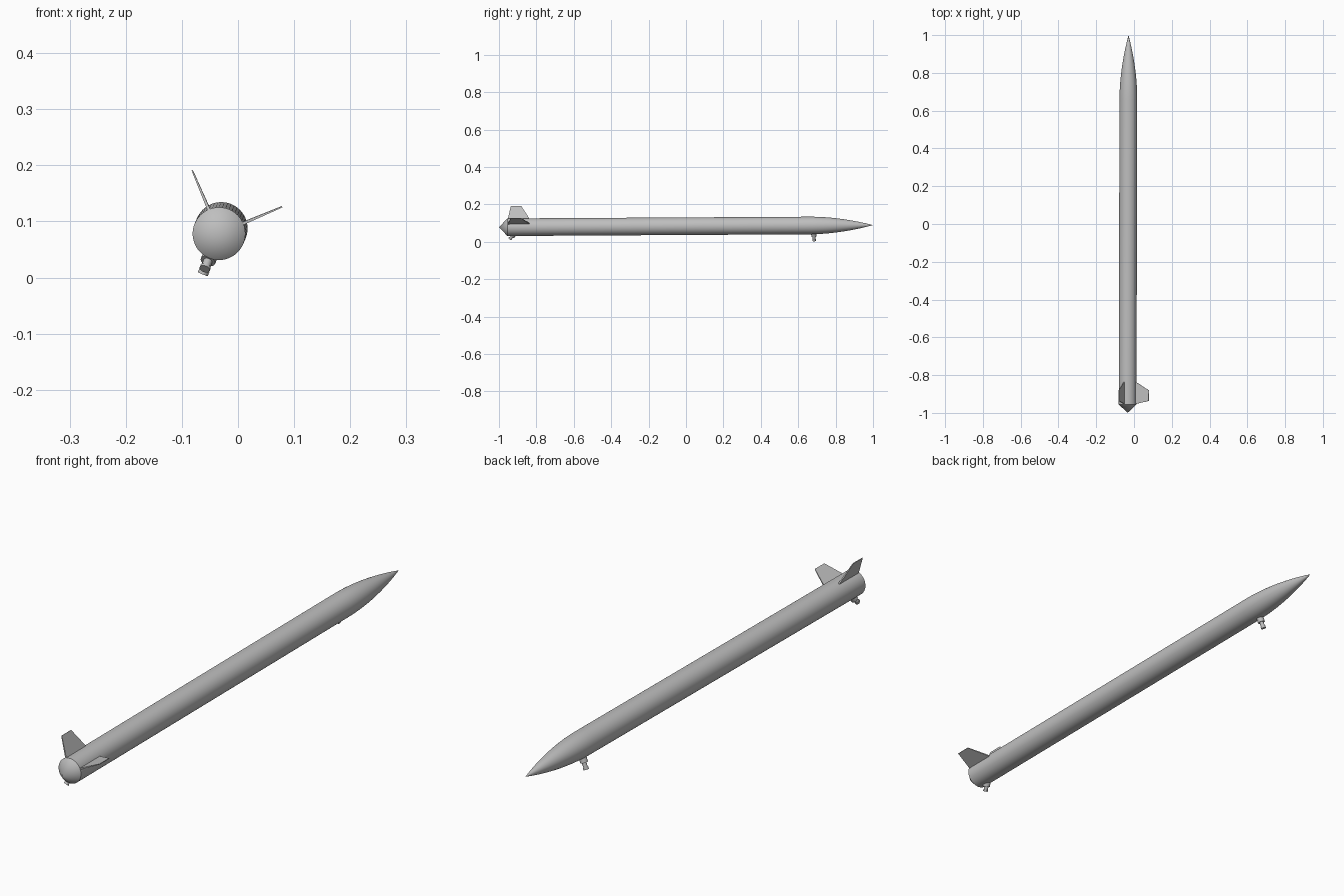
import bpy, bmesh, math
from mathutils import Vector, Matrix

if "Cube" in bpy.data.objects:
    bpy.data.objects.remove(bpy.data.objects["Cube"], do_unlink=True)

TAIL = Vector((-0.034, -1.0, 0.078))
TIP = Vector((-0.029, 1.0, 0.0895))
LENGTH = (TIP - TAIL).length
R = 0.047
# The rocket's own frame: +y runs from tail to nose
FRAME = Matrix.Translation(TAIL) @ (TIP - TAIL).to_track_quat('Y', 'Z').to_matrix().to_4x4()

grey = bpy.data.materials.new("light grey")
grey.use_nodes = True
grey.diffuse_color = (0.52, 0.52, 0.52, 1)
grey.node_tree.nodes["Principled BSDF"].inputs["Base Color"].default_value = grey.diffuse_color


def finish(name, bm, local=Matrix.Identity(4), smooth=True):
    bmesh.ops.remove_doubles(bm, verts=bm.verts, dist=1e-6)
    bmesh.ops.recalc_face_normals(bm, faces=bm.faces)
    mesh = bpy.data.meshes.new(name)
    bm.to_mesh(mesh)
    bm.free()
    mesh.transform(FRAME @ local)
    mesh.materials.append(grey)
    obj = bpy.data.objects.new(name, mesh)
    bpy.context.collection.objects.link(obj)
    if smooth:
        bpy.ops.object.select_all(action='DESELECT')
        obj.select_set(True)
        bpy.context.view_layer.objects.active = obj
        bpy.ops.object.shade_smooth_by_angle(angle=math.radians(30))
    return obj


def lathe(name, profile, sides=48, local=Matrix.Identity(4)):
    """Spin (radius, distance) points around the y axis."""
    bm = bmesh.new()
    verts = [bm.verts.new((r, d, 0)) for r, d in profile]
    edges = [bm.edges.new(pair) for pair in zip(verts, verts[1:])]
    bmesh.ops.spin(bm, geom=verts + edges, cent=(0, 0, 0), axis=(0, 1, 0),
                   angle=math.tau, steps=sides)
    return finish(name, bm, local)


def radial(angle, y):
    """Frame at station y: its x points outward, its y points to the nose."""
    return Matrix.Translation((0, y, 0)) @ Matrix.Rotation(-math.radians(angle), 4, 'Y')


# Body: tail cone, tube and pointed nose
TAIL_Y, NOSE_Y = 0.045, 1.66
lathe("tail_cone", [(0, 0), (R, TAIL_Y)])
lathe("body_tube", [(R, TAIL_Y), (R, NOSE_Y)])
nose = []
for i in range(25):
    t = i / 24
    nose.append((R * (1 - t ** 1.9), NOSE_Y + (LENGTH - NOSE_Y) * t))
lathe("nose_cone", nose)


# Fins: tapered plates a quarter turn apart
def fin(name, angle):
    bm = bmesh.new()
    outline = [(0.04, 0.046), (0.04, 0.168), (0.122, 0.12), (0.122, 0.064)]
    rings = []
    for side in (-1, 1):
        rings.append([bm.verts.new((x, y, side * (0.0028 if x < R else 0.0012)))
                      for x, y in outline])
    for ring in rings:
        bm.faces.new(ring)
    for i in range(4):
        j = (i + 1) % 4
        bm.faces.new((rings[0][i], rings[0][j], rings[1][j], rings[1][i]))
    finish(name, bm, radial(angle, 0), smooth=False)


fin("left_fin", 23)
fin("upper_fin", 113)


# Launch rail pegs: stepped posts on the underside, opposite the fins
def peg(name, y, lean, reach):
    local = (radial(248, y) @ Matrix.Translation((0.038, 0, 0))
             @ Matrix.Rotation(math.radians(lean), 4, 'Z')
             @ Matrix.Rotation(math.radians(-90), 4, 'Z'))
    profile = [(0, 0), (0.0135, 0), (0.0135, reach * 0.5), (0.008, reach * 0.5),
               (0.008, reach * 0.85), (0.0095, reach * 0.85), (0.0095, reach), (0, reach)]
    lathe(name, profile, 20, local)


peg("front_rail_peg", 1.682, 3, 0.05)
peg("rear_rail_peg", 0.082, -38, 0.038)
